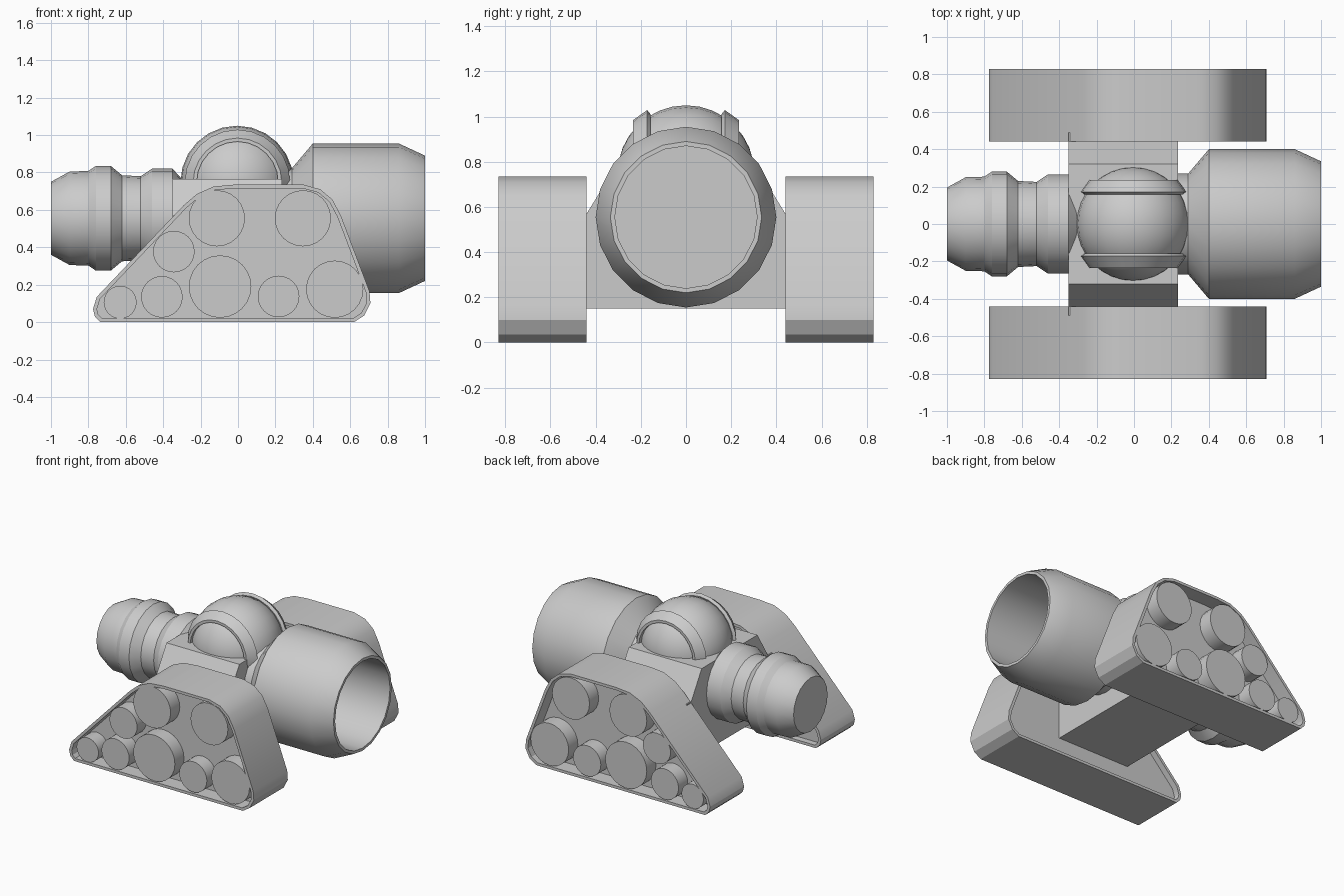
import bpy, bmesh, math
from mathutils import Matrix, Vector

if "Cube" in bpy.data.objects:
    bpy.data.objects.remove(bpy.data.objects["Cube"])


def finish(name, bm, mirror=False, angle=30):
    bmesh.ops.recalc_face_normals(bm, faces=bm.faces[:])
    mesh = bpy.data.meshes.new(name)
    bm.to_mesh(mesh)
    bm.free()
    mesh.polygons.foreach_set("use_smooth", [True] * len(mesh.polygons))
    mesh.set_sharp_from_angle(angle=math.radians(angle))
    ob = bpy.data.objects.new(name, mesh)
    bpy.context.collection.objects.link(ob)
    if mirror:
        m = ob.modifiers.new("Mirror", 'MIRROR')
        m.use_axis = (False, True, False)
        m.use_clip = False
        m.use_mirror_merge = False
    return ob


def lathe(bm, profile, axis, centre, sides, closed=False):
    """Spin (position, radius) points round the x or y axis."""
    rings = []
    for p, r in profile:
        ring = []
        for i in range(sides):
            a = 2 * math.pi * i / sides
            u, v = r * math.cos(a), r * math.sin(a)
            co = Vector((p, u, v) if axis == 'x' else (u, p, v))
            ring.append(bm.verts.new(co + Vector(centre)))
        rings.append(ring)
    pairs = list(zip(rings, rings[1:]))
    if closed:
        pairs.append((rings[-1], rings[0]))
    else:
        bm.faces.new(rings[0])
        bm.faces.new(rings[-1])
    for a, b in pairs:
        for i in range(sides):
            j = (i + 1) % sides
            bm.faces.new((a[i], a[j], b[j], b[i]))


def prism(bm, points, place, offset):
    """Extrude a flat outline; place maps a 2D point into space."""
    face = bm.faces.new([bm.verts.new(place(*p)) for p in points])
    out = bmesh.ops.extrude_face_region(bm, geom=[face], use_keep_orig=True)
    top = [g for g in out["geom"] if isinstance(g, bmesh.types.BMFace)][0]
    bmesh.ops.translate(bm, verts=top.verts[:], vec=offset)
    bmesh.ops.recalc_face_normals(bm, faces=bm.faces[:])
    return face, top


AXIS_Z = 0.555

# Stepped rear nozzle, solid end
bm = bmesh.new()
lathe(bm, [(-1, .195), (-.9, .25), (-.8, .253), (-.76, .28), (-.68, .28),
           (-.62, .23), (-.52, .225), (-.46, .265), (-.35, .265), (-.3, .21)],
      'x', (0, 0, AXIS_Z), 20)
finish("rear_nozzle", bm)

# Large hollow front drum
bm = bmesh.new()
lathe(bm, [(.22, .27), (.29, .27), (.40, .40), (.86, .40), (1, .335),
           (1, .315), (.42, .315)], 'x', (0, 0, AXIS_Z), 20)
finish("front_barrel", bm)

# Central block with sloped shoulders
bm = bmesh.new()
prism(bm, [(-.49, .15), (.49, .15), (.49, .57), (.44, .57), (.32, .765),
           (-.32, .765), (-.44, .57), (-.49, .57)],
      lambda y, z: (-.35, y, z), (.585, 0, 0))
finish("body_block", bm)

# Ball turret with a collar on each side
bm = bmesh.new()
bmesh.ops.create_uvsphere(bm, u_segments=24, v_segments=16, radius=.303,
                          matrix=Matrix.Translation((-.005, 0, .747))
                          @ Matrix.Rotation(math.pi / 2, 4, 'X'))
finish("turret_ball", bm)
bm = bmesh.new()
lathe(bm, [(.158, .265), (.172, .282), (.235, .237), (.235, .218), (.17, .218)],
      'y', (-.003, 0, .747), 24, closed=True)
finish("turret_collar", bm, mirror=True)

# Track pods with a thin raised rim on both faces
outline = [(-.735, 0), (.62, 0), (.675, .035), (.708, .10), (.703, .165),
           (.55, .57), (.505, .655), (.44, .71), (.35, .735), (-.02, .735),
           (-.13, .725), (-.22, .685), (-.29, .625), (-.755, .135), (-.775, .07),
           (-.765, .03)]
bm = bmesh.new()
caps = prism(bm, outline, lambda x, z: (x, .44, z), (0, .39, 0))
for cap, depth in zip(caps, (.045, -.11)):
    bmesh.ops.inset_region(bm, faces=[cap], thickness=.02, use_even_offset=True)
    inner = bmesh.ops.extrude_discrete_faces(bm, faces=[cap])["faces"][0]
    bmesh.ops.translate(bm, verts=inner.verts[:], vec=(0, depth, 0))
finish("track_pod", bm, mirror=True)

# Road wheels inside each pod: x, z, radius
wheels = [(-.113, .555, .15), (.347, .555, .15), (-.343, .377, .111),
          (-.63, .106, .088), (-.407, .135, .111), (-.096, .19, .167),
          (.217, .137, .111), (.517, .176, .153)]
bm = bmesh.new()
for x, z, r in wheels:
    lathe(bm, [(.70, r), (.825, r)], 'y', (x, 0, z), 24)
finish("track_wheels", bm, mirror=True)
